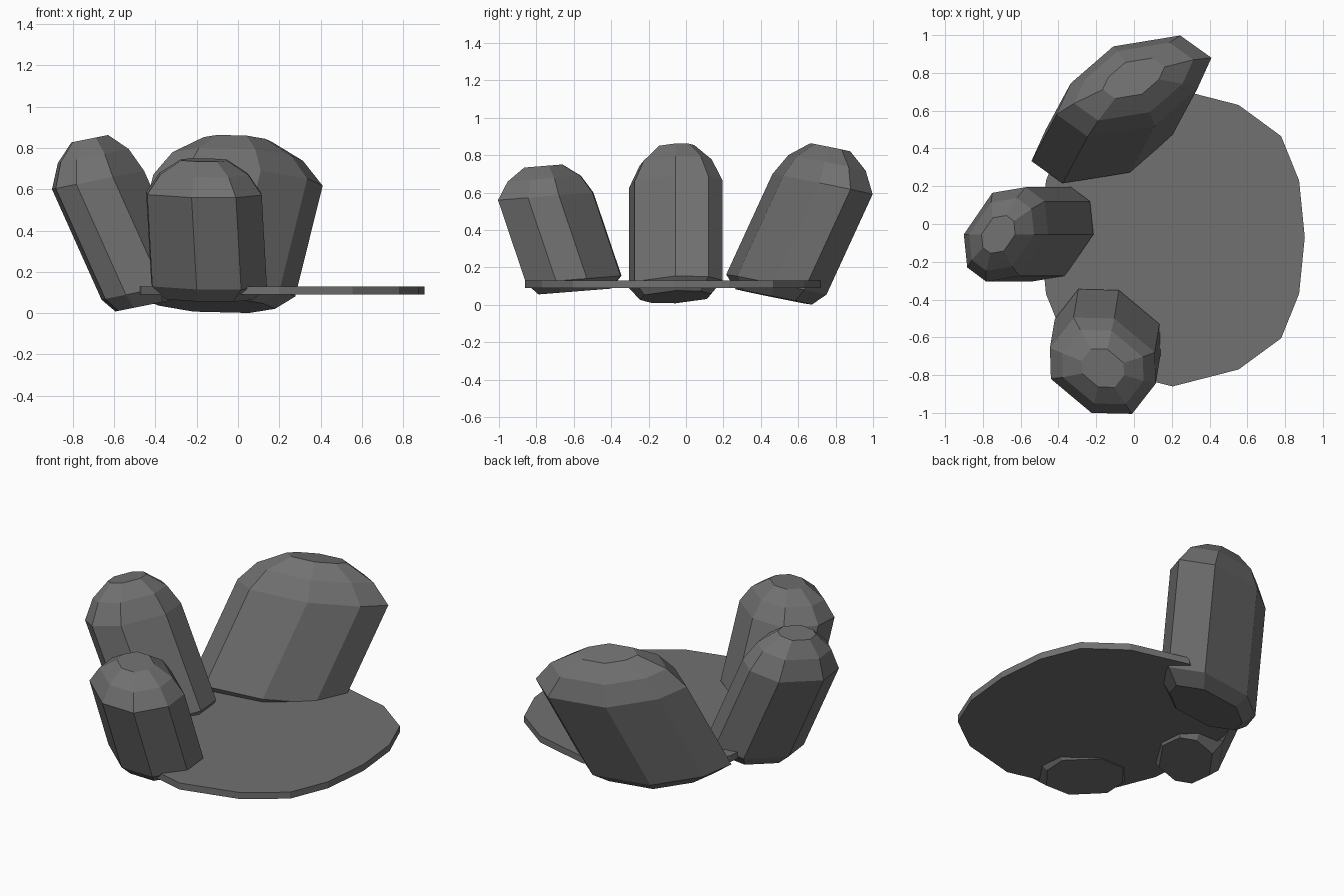
import bpy, bmesh
from mathutils import Vector

if "Cube" in bpy.data.objects:
    bpy.data.objects.remove(bpy.data.objects["Cube"])

# Dark grey stone for every part
stone = bpy.data.materials.new("dark_stone")
stone.diffuse_color = (0.165, 0.165, 0.165, 1)
stone.use_nodes = True
stone.node_tree.nodes["Principled BSDF"].inputs["Base Color"].default_value = stone.diffuse_color


def loft(name, rings):
    """Join equal-sized rings with quads and close both ends with flat caps."""
    bm = bmesh.new()
    loops = [[bm.verts.new(p) for p in ring] for ring in rings]
    n = len(loops[0])
    for lo, hi in zip(loops, loops[1:]):
        for i in range(n):
            j = (i + 1) % n
            bm.faces.new((lo[i], lo[j], hi[j], hi[i]))
    bm.faces.new(loops[0][::-1])
    bm.faces.new(loops[-1])
    bmesh.ops.recalc_face_normals(bm, faces=bm.faces)
    mesh = bpy.data.meshes.new(name)
    bm.to_mesh(mesh)
    bm.free()
    mesh.materials.append(stone)
    obj = bpy.data.objects.new(name, mesh)
    bpy.context.collection.objects.link(obj)
    return obj


def rock(name, half, low, high, slope, drop, rise):
    """Leaning eight-sided column with a chamfered foot and a domed top."""
    outline = half + [(-x, -y) for x, y in half]
    low, high = Vector(low), Vector(high)
    a, b = slope
    normal = Vector((-a, -b, 1))
    stations = [
        (low - normal * drop, 0.76),
        (low, 1.0),
        (high, 1.0),
        (high + normal * rise * 0.58, 0.77),
        (high + normal * rise, 0.40),
    ]
    return loft(name, [[c + s * Vector((x, y, a * x + b * y)) for x, y in outline]
                       for c, s in stations])


# Thin round base plate, mirrored from one quarter outline
quarter = [(0.70, 0.0), (0.67, 0.30), (0.575, 0.535), (0.35, 0.70), (0.0, 0.79)]
upper = quarter + [(-x, y) for x, y in quarter[-2::-1]]
plate = upper + [(x, -y) for x, y in upper[-2:0:-1]]
loft("base_plate", [[(0.204 + x, -0.07 + y, z) for x, y in plate] for z in (0.09, 0.13)])

# Three leaning columns around the plate edge
rock("left_rock", [(0.223, 0.0), (0.205, 0.175), (0.105, 0.25), (-0.072, 0.22)],
     (-0.438, -0.055, 0.11), (-0.678, -0.055, 0.645), (0.20, 0.0), 0.068, 0.20)
rock("front_rock", [(0.28, -0.095), (0.275, 0.07), (0.06, 0.25), (-0.155, 0.255)],
     (-0.14, -0.60, 0.135), (-0.165, -0.75, 0.58), (0.0, 0.08), 0.064, 0.162)
rock("back_rock", [(0.41, 0.15), (0.245, 0.268), (-0.11, 0.21), (-0.335, 0.015)],
     (-0.133, 0.483, 0.108), (0.0, 0.73, 0.645), (0.01, -0.21), 0.066, 0.197)
